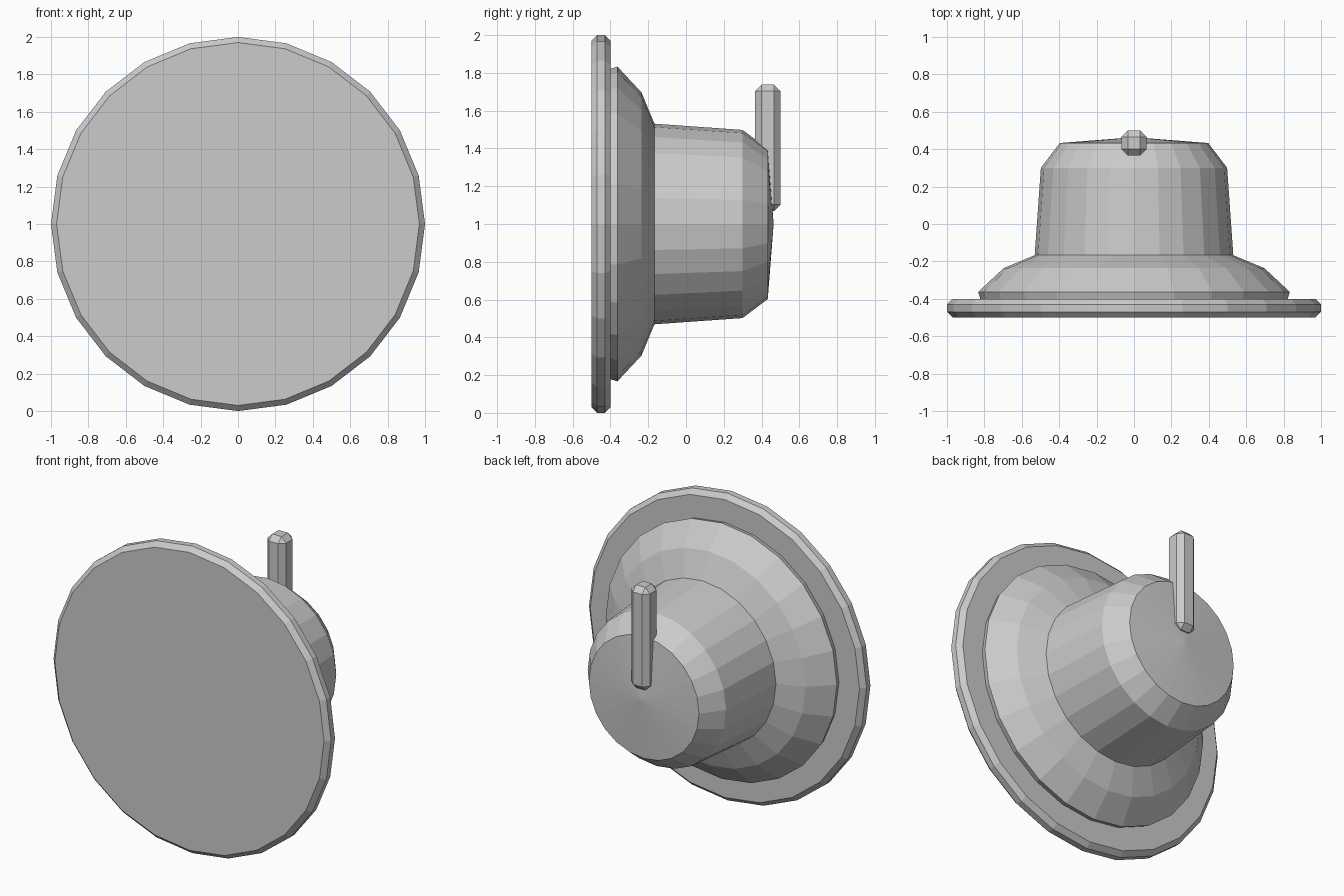
import bpy
import bmesh
import math

if "Cube" in bpy.data.objects:
    bpy.data.objects.remove(bpy.data.objects["Cube"])

SIDES = 24
AXIS_Z = 1.0

grey = bpy.data.materials.new("light_grey")
grey.diffuse_color = (0.6, 0.6, 0.6, 1.0)
grey.use_nodes = True
grey.node_tree.nodes["Principled BSDF"].inputs["Base Color"].default_value = grey.diffuse_color


def finish(name, bm):
    """Turn a bmesh into a named, flat-shaded grey object."""
    bmesh.ops.recalc_face_normals(bm, faces=bm.faces)
    mesh = bpy.data.meshes.new(name)
    bm.to_mesh(mesh)
    bm.free()
    mesh.materials.append(grey)
    obj = bpy.data.objects.new(name, mesh)
    bpy.context.collection.objects.link(obj)
    return obj


def lathe(name, profile, apex_y=None):
    """Revolve (radius, y) points about the y axis; cap with a flat disc or a cone."""
    bm = bmesh.new()
    rings = []
    for r, y in profile:
        rings.append([bm.verts.new((r * math.sin(a), y, AXIS_Z + r * math.cos(a)))
                      for a in (2 * math.pi * i / SIDES for i in range(SIDES))])
    for lower, upper in zip(rings, rings[1:]):
        for i in range(SIDES):
            j = (i + 1) % SIDES
            bm.faces.new((lower[i], lower[j], upper[j], upper[i]))
    bm.faces.new(rings[0])
    if apex_y is None:
        bm.faces.new(rings[-1])
    else:
        tip = bm.verts.new((0, apex_y, AXIS_Z))
        for i in range(SIDES):
            bm.faces.new((rings[-1][i], rings[-1][(i + 1) % SIDES], tip))
    return finish(name, bm)


# Front plate with chamfered rim
lathe("front_plate", [(0.97, -0.5), (1.0, -0.47), (1.0, -0.43), (0.97, -0.4)])

# Flared skirt stepping into the tapered knob, closed by a shallow cone
lathe("knob_body", [(0.822, -0.4), (0.833, -0.363), (0.697, -0.236), (0.531, -0.167),
                    (0.498, 0.30), (0.397, 0.433)], apex_y=0.464)

# Chamfered pointer bar standing up from the back of the knob
bm = bmesh.new()
bmesh.ops.create_cube(bm, size=1.0)
bmesh.ops.scale(bm, vec=(0.134, 0.134, 0.67), verts=bm.verts)
bmesh.ops.bevel(bm, geom=bm.edges[:], offset=0.034, offset_type='OFFSET',
                segments=1, profile=0.5, affect='EDGES')
bmesh.ops.translate(bm, vec=(0, 0.433, 1.403), verts=bm.verts)
finish("pointer", bm)
